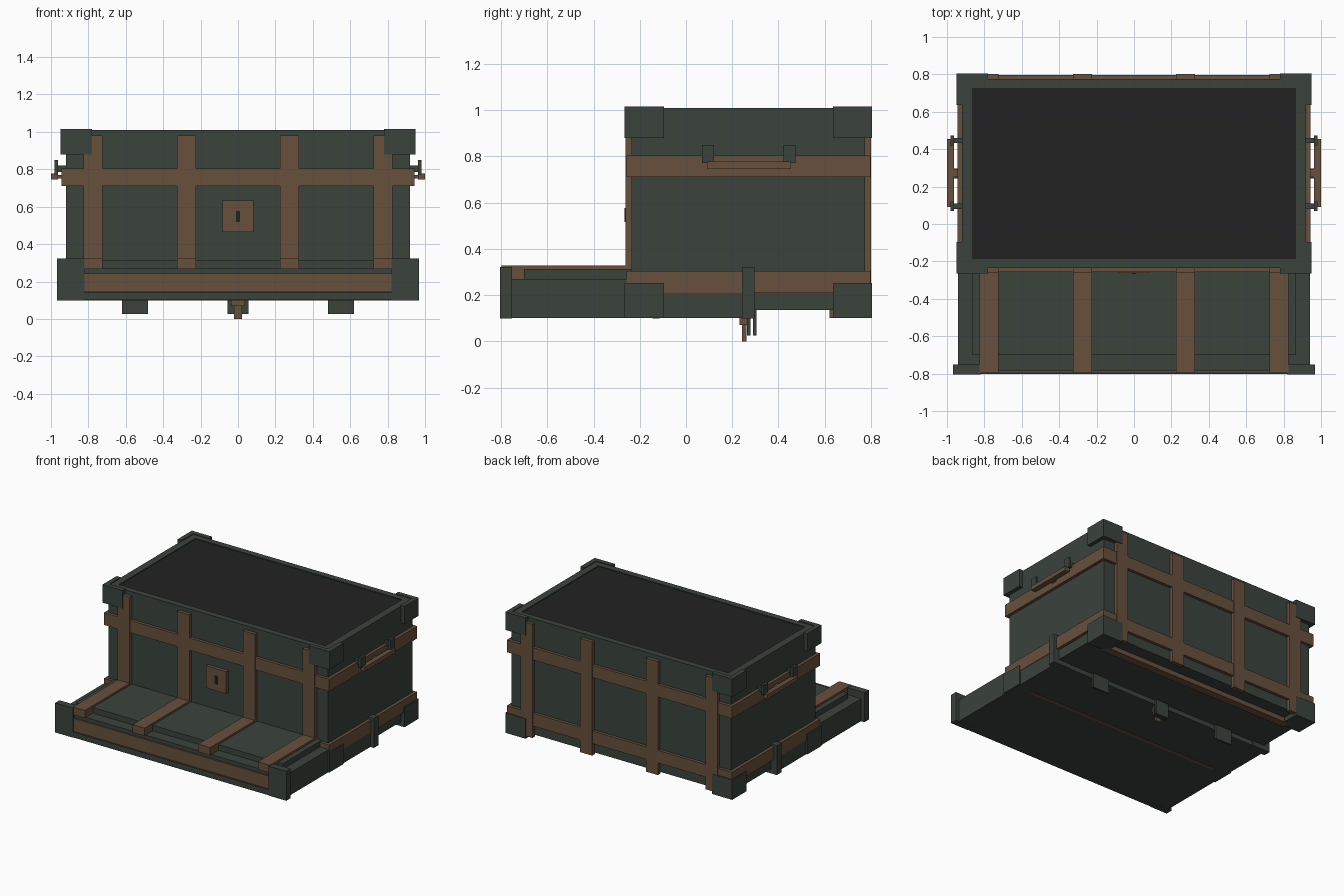
import bpy
import bmesh


def material(name, rgb):
    m = bpy.data.materials.new(name)
    m.diffuse_color = (*rgb, 1)
    return m


GREEN = material("dark green", (0.043, 0.057, 0.046))
BROWN = material("leather brown", (0.140, 0.080, 0.047))
BLACK = material("near black", (0.016, 0.016, 0.016))


def part(name, mat, boxes):
    """One object made of boxes given as (x0, x1, y0, y1, z0, z1)."""
    bm = bmesh.new()
    for x0, x1, y0, y1, z0, z1 in boxes:
        verts = bmesh.ops.create_cube(bm, size=1)["verts"]
        for v in verts:
            v.co.x = x1 if v.co.x > 0 else x0
            v.co.y = y1 if v.co.y > 0 else y0
            v.co.z = z1 if v.co.z > 0 else z0
    bmesh.ops.recalc_face_normals(bm, faces=bm.faces)
    mesh = bpy.data.meshes.new(name)
    bm.to_mesh(mesh)
    bm.free()
    mesh.materials.append(mat)
    obj = bpy.data.objects.new(name, mesh)
    bpy.context.collection.objects.link(obj)
    return obj


def both(boxes):
    """Boxes plus their copies mirrored across x."""
    return boxes + [(-b[1], -b[0], *b[2:]) for b in boxes]


def mirror_y(boxes, centre=0.27):
    """Boxes plus their copies mirrored front to back about the chest centre."""
    return boxes + [(b[0], b[1], 2 * centre - b[3], 2 * centre - b[2], b[4], b[5]) for b in boxes]


# Chest body with a rim around the dark top panel
part("chest_body", GREEN, [(-0.92, 0.92, -0.235, 0.775, 0.135, 1.0)])
part("top_rim", GREEN, both([(0.865, 0.92, -0.235, 0.775, 0.99, 1.01)])
     + mirror_y([(-0.865, 0.865, 0.728, 0.775, 0.99, 1.01)]))
part("top_panel", BLACK, [(-0.865, 0.865, -0.188, 0.728, 0.996, 1.004)])

# Corner caps: open angles at the top, solid blocks at the bottom
part("upper_corner_cap", GREEN, mirror_y(both([
    (0.915, 0.95, 0.635, 0.805, 0.88, 1.016),
    (0.78, 0.915, 0.77, 0.805, 0.88, 1.016)])))
part("lower_corner_cap", GREEN, mirror_y(both([(0.78, 0.95, 0.635, 0.805, 0.101, 0.252)])))

# Horizontal bands wrapping the body
for name, z0, z1 in (("upper_band", 0.71, 0.803), ("lower_band", 0.21, 0.305)):
    part(name, BROWN, both([(0.915, 0.943, -0.257, 0.797, z0, z1)])
         + mirror_y([(-0.915, 0.915, 0.77, 0.797, z0, z1)]))

# Vertical straps on the front and back, and straps over the lid
columns = [(0.225, 0.325), (0.725, 0.825)]
part("front_strap", BROWN, both([(a, b, -0.261, -0.23, 0.26, 0.98) for a, b in columns]))
part("back_strap", BROWN, both([(a, b, 0.77, 0.801, 0.12, 0.98) for a, b in columns]))
part("lid_strap", BROWN, both([(a, b, -0.797, -0.25, 0.268, 0.327) for a, b in columns]))

# Strips under the chest
part("bottom_strip", BROWN, [(-0.82, 0.82, 0.62, 0.68, 0.1, 0.14),
                             (-0.82, 0.82, -0.145, -0.115, 0.098, 0.14)])

# Lid lying under the chest, with raised panel, front rail and band
part("lid", GREEN, [(-0.94, 0.94, -0.785, 0.29, 0.1, 0.27)])
part("lid_panel", GREEN, [(-0.865, 0.865, -0.70, 0.24, 0.26, 0.312)])
part("lid_front_rail", GREEN, [(-0.94, 0.94, -0.803, -0.78, 0.1, 0.142)])
part("lid_front_band", BROWN, [(-0.82, 0.82, -0.797, -0.78, 0.145, 0.242)])
part("lid_corner_cap", GREEN, both([
    (0.82, 0.968, -0.805, -0.752, 0.099, 0.322),
    (0.82, 0.968, 0.242, 0.296, 0.099, 0.322)]))

# Hinge plates and centre latch hanging below the lid edge
part("hinge_plate", GREEN, both([(0.48, 0.62, 0.289, 0.304, 0.025, 0.16)])
     + [(-0.055, 0.055, 0.289, 0.304, 0.025, 0.16)])
part("latch_plate", GREEN, [(-0.055, 0.055, 0.263, 0.279, 0.025, 0.11)])
part("latch_hook", BROWN, [(-0.022, 0.022, 0.243, 0.262, 0.0, 0.08),
                           (-0.038, 0.038, 0.232, 0.263, 0.07, 0.105)])

# Lock plate and keyhole
part("lock_plate", BROWN, [(-0.083, 0.083, -0.262, -0.23, 0.465, 0.632)])
part("keyhole", BLACK, [(-0.011, 0.011, -0.267, -0.259, 0.517, 0.577)])

# Side handles: grip bar, supports and a middle stud
part("handle_grip", BROWN, both([(0.962, 1.0, 0.09, 0.455, 0.745, 0.777)]))
part("handle_bracket", GREEN, both(
    [box for y in (0.095, 0.447) for box in (
        (0.962, 0.982, y - 0.026, y + 0.026, 0.772, 0.85),
        (0.915, 0.962, y - 0.014, y + 0.014, 0.785, 0.82))]))
part("handle_stud", BROWN, both([(0.94, 0.965, 0.25, 0.295, 0.75, 0.77)]))
